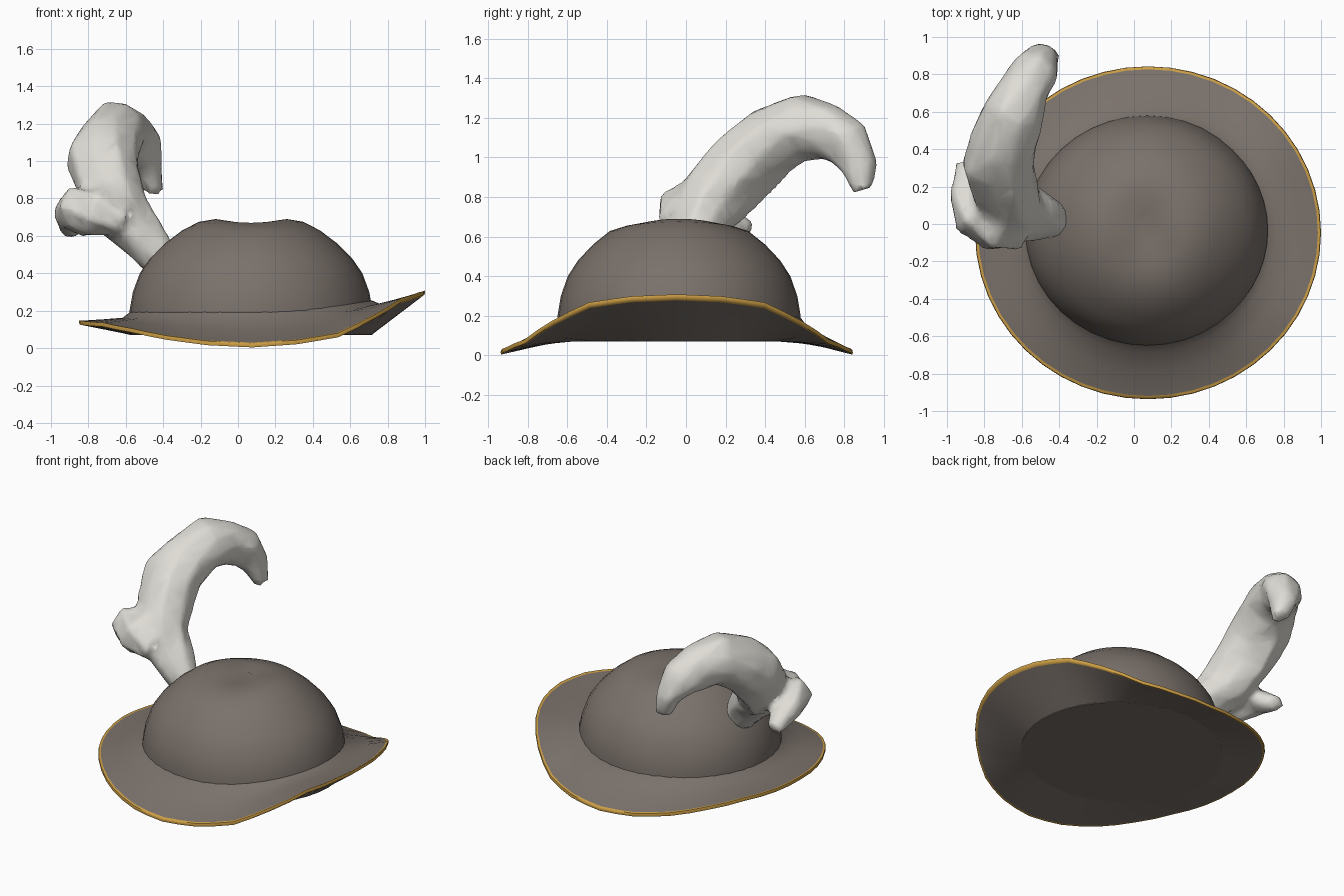
import bpy, bmesh, math, random
from mathutils import Vector, noise

random.seed(4)
if "Cube" in bpy.data.objects:
    bpy.data.objects.remove(bpy.data.objects["Cube"], do_unlink=True)


def material(name, rgb):
    mat = bpy.data.materials.new(name)
    mat.use_nodes = True
    mat.diffuse_color = (*rgb, 1)
    mat.node_tree.nodes["Principled BSDF"].inputs["Base Color"].default_value = (*rgb, 1)
    return mat


felt = material("brown felt", (0.195, 0.165, 0.145))
gold = material("gold trim", (0.60, 0.34, 0.06))
down = material("white plume", (0.74, 0.72, 0.67))


def finish(name, bm, mats, angle):
    bmesh.ops.recalc_face_normals(bm, faces=bm.faces)
    mesh = bpy.data.meshes.new(name)
    bm.to_mesh(mesh)
    bm.free()
    for mat in mats:
        mesh.materials.append(mat)
    obj = bpy.data.objects.new(name, mesh)
    bpy.context.collection.objects.link(obj)
    bpy.ops.object.select_all(action="DESELECT")
    obj.select_set(True)
    bpy.context.view_layer.objects.active = obj
    bpy.ops.object.shade_smooth_by_angle(angle=math.radians(angle))
    return obj


def bridge(bm, a, b, mat=0):
    """Join two closed rings of vertices with quads."""
    for i in range(len(a)):
        j = (i + 1) % len(a)
        bm.faces.new((a[i], a[j], b[j], b[i])).material_index = mat


# Crown: lathed elliptical dome with a shallow trough on top and a flat base
SEG = 40
CX, CY = 0.07, -0.035
profile = [(0.65, 0.07), (0.65, 0.2), (0.632, 0.3), (0.595, 0.4), (0.54, 0.48),
           (0.46, 0.56), (0.37, 0.628), (0.28, 0.675), (0.19, 0.69), (0.09, 0.675)]
bm = bmesh.new()


def crown_ring(r, z):
    ring = []
    for i in range(SEG):
        c, s = math.cos(math.tau * i / SEG), math.sin(math.tau * i / SEG)
        trough = 0.02 * s * s if r < 0.3 else 0
        ring.append(bm.verts.new((CX + r * c, CY + 0.945 * r * s, z - trough)))
    return ring


rings = [crown_ring(r, z) for r, z in profile]
for a, b in zip(rings, rings[1:]):
    bridge(bm, a, b)
bm.faces.new(rings[0])
bm.faces.new(rings[-1])
finish("crown", bm, [felt], 50)

# Brim: wavy wedge, turned up high on the left side, with a gilded edge
EDGE = [(0, 0.288), (15, 0.278), (30, 0.247), (45, 0.155), (60, 0.058), (75, 0.02),
        (90, 0.003), (105, 0.015), (120, 0.045), (135, 0.085), (150, 0.115), (180, 0.128)]


def edge_height(angle):
    deg = min(math.degrees(angle), 360 - math.degrees(angle))
    for (a, za), (b, zb) in zip(EDGE, EDGE[1:]):
        if deg <= b:
            return za + (zb - za) * (deg - a) / (b - a)
    return EDGE[-1][1]


def brim_point(angle, t, lift, upper):
    """t runs from the crown (0) to the outer edge (1)."""
    c, s = math.cos(angle), math.sin(angle)
    root = 0.145 + 0.06 * max(c, 0) ** 2 if upper else 0.071
    start = Vector((CX + 0.645 * c, CY + 0.61 * s, root))
    end = Vector((0.075 + 0.925 * c, -0.047 + 0.89 * s, edge_height(angle)))
    p = start.lerp(end, t)
    p.z += lift
    return p


# section steps: position across the brim, lift, upper side, material of the face after it
section = [(0, 0.05, True, 0), (0.15, 0.02, True, 0), (0.5, 0.018, True, 0),
           (0.94, 0.018, True, 1), (0.99, 0.021, True, 1), (1, 0.012, True, 1),
           (0.99, 0, False, 1), (0.95, 0, False, 0), (0.5, 0, False, 0), (0, 0, False, 0)]
bm = bmesh.new()
rings = [[bm.verts.new(brim_point(math.tau * i / 48, t, lift, upper)) for i in range(48)]
         for t, lift, upper, _ in section]
for k, step in enumerate(section):
    bridge(bm, rings[k], rings[(k + 1) % len(rings)], step[3])
finish("brim", bm, [felt, gold], 60)


# Plume: lumpy tapering tubes swept along paths of (x, y, z, radius)
def add_tuft(bm, path, sides=9):
    pts = [Vector(p[:3]) for p in path]
    rings = []
    for i, p in enumerate(pts):
        along = (pts[min(i + 1, len(pts) - 1)] - pts[max(i - 1, 0)]).normalized()
        u = along.cross(Vector((1, 0.2, 0.1))).normalized()
        v = along.cross(u)
        ring = []
        for k in range(sides):
            a = math.tau * k / sides
            r = path[i][3] * random.uniform(0.92, 1.16)
            ring.append(bm.verts.new(p + r * (u * math.cos(a) + v * math.sin(a))))
        rings.append(ring)
    for a, b in zip(rings, rings[1:]):
        bridge(bm, a, b)
    bm.faces.new(rings[0])
    bm.faces.new(rings[-1])


bm = bmesh.new()
add_tuft(bm, [(-0.41, 0.01, 0.46, 0.09), (-0.53, 0.03, 0.60, 0.13), (-0.66, 0.10, 0.74, 0.16),
              (-0.71, 0.24, 0.91, 0.18), (-0.72, 0.33, 1.01, 0.185), (-0.71, 0.43, 1.09, 0.18),
              (-0.65, 0.58, 1.16, 0.165), (-0.59, 0.72, 1.12, 0.14), (-0.53, 0.82, 1.06, 0.115),
              (-0.48, 0.88, 0.96, 0.08), (-0.46, 0.90, 0.83, 0.05)])
add_tuft(bm, [(-0.60, -0.03, 0.68, 0.11), (-0.74, -0.01, 0.74, 0.14),
              (-0.85, 0.05, 0.74, 0.12), (-0.90, 0.16, 0.71, 0.09),
              (-0.90, 0.25, 0.66, 0.07), (-0.89, 0.31, 0.62, 0.045)], 7)
for vert in bm.verts:
    vert.co += 0.03 * noise.noise_vector(vert.co * 6)
plume = finish("plume", bm, [down], 60)
fuse = plume.modifiers.new("fuse", "REMESH")
fuse.mode = "VOXEL"
fuse.voxel_size = 0.025
fuse.use_smooth_shade = True
plume.modifiers.new("soften", "SMOOTH").iterations = 2
plume.modifiers.new("simplify", "DECIMATE").ratio = 0.25
